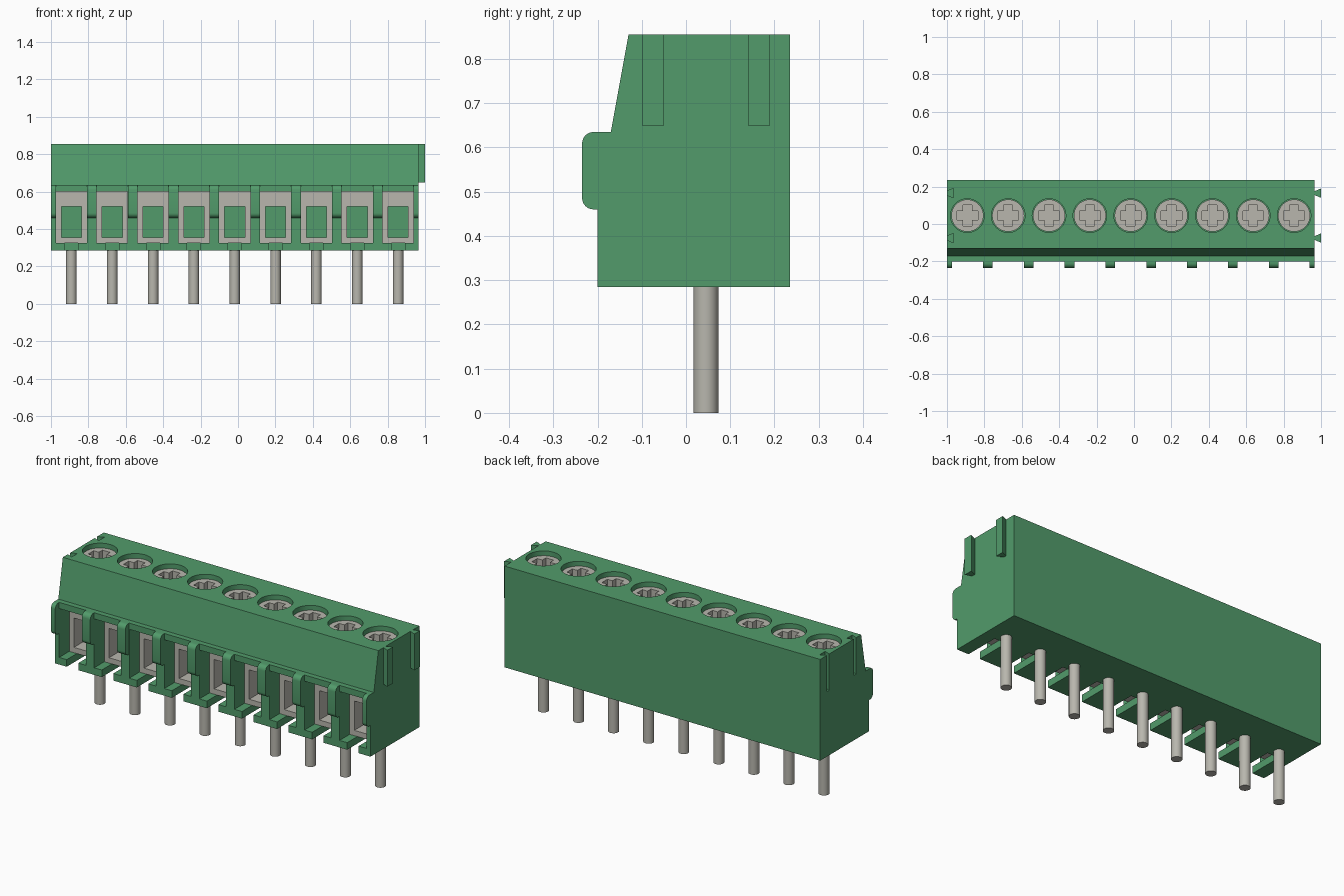
import bpy, bmesh, math
from mathutils import Matrix

cube = bpy.data.objects.get("Cube")
if cube:
    bpy.data.objects.remove(cube, do_unlink=True)

COUNT, X0, X1 = 9, -1.0, 0.965
PITCH = (X1 - X0) / COUNT
CENTRES = [X0 + PITCH * (i + 0.5) for i in range(COUNT)]
PIN_Y = 0.045


def material(name, rgb):
    m = bpy.data.materials.new(name)
    m.use_nodes = True
    m.diffuse_color = (*rgb, 1)
    m.node_tree.nodes["Principled BSDF"].inputs["Base Color"].default_value = (*rgb, 1)
    return m


GREEN = material("green plastic", (0.084, 0.33, 0.147))
METAL = material("tinned metal", (0.48, 0.47, 0.42))


def box(bm, lo, hi):
    size = [b - a for a, b in zip(lo, hi)]
    mid = [(a + b) / 2 for a, b in zip(lo, hi)]
    bmesh.ops.create_cube(bm, size=1, matrix=Matrix.Translation(mid) @ Matrix.Diagonal((*size, 1)))


def cylinder(bm, x, y, r, z0, z1, seg=40):
    bmesh.ops.create_cone(bm, cap_ends=True, segments=seg, radius1=r, radius2=r,
                          depth=z1 - z0, matrix=Matrix.Translation((x, y, (z0 + z1) / 2)))


def prism(bm, points, axis, a, b):
    """Extrude a closed outline: (y, z) along x, or (x, y) along z."""
    place = (lambda p, t: (t, *p)) if axis == "x" else (lambda p, t: (*p, t))
    start = [bm.verts.new(place(p, a)) for p in points]
    end = [bm.verts.new(place(p, b)) for p in points]
    bm.faces.new(start[::-1])
    bm.faces.new(end)
    for i in range(len(points)):
        j = (i + 1) % len(points)
        bm.faces.new((start[i], start[j], end[j], end[i]))


def finish(name, bm, mat):
    bmesh.ops.recalc_face_normals(bm, faces=bm.faces[:])
    me = bpy.data.meshes.new(name)
    bm.to_mesh(me)
    bm.free()
    me.materials.append(mat)
    ob = bpy.data.objects.new(name, me)
    bpy.context.collection.objects.link(ob)
    return ob


def cut(ob, bm):
    """Subtract the shapes in bm from the object and discard the cutter."""
    cutter = finish("cutter", bm, ob.data.materials[0])
    cutter.hide_render = True
    mod = ob.modifiers.new("cut", "BOOLEAN")
    mod.operation, mod.solver, mod.object = "DIFFERENCE", "EXACT", cutter
    bpy.context.view_layer.update()
    mesh = bpy.data.meshes.new_from_object(ob.evaluated_get(bpy.context.evaluated_depsgraph_get()))
    ob.modifiers.clear()
    ob.data = mesh
    bpy.data.objects.remove(cutter, do_unlink=True)


def smooth(ob):
    bpy.ops.object.select_all(action="DESELECT")
    ob.select_set(True)
    bpy.context.view_layer.objects.active = ob
    bpy.ops.object.shade_smooth_by_angle(angle=math.radians(30))


def repeat(ob):
    """Place one linked copy of a part in every pole."""
    base = ob.name
    ob.location.x, ob.name = CENTRES[0], base + "_1"
    for i, x in enumerate(CENTRES[1:], 2):
        copy = bpy.data.objects.new(f"{base}_{i}", ob.data)
        copy.location.x = x
        bpy.context.collection.objects.link(copy)


# Housing
bm = bmesh.new()
prism(bm, [(-0.2, 0.285), (0.235, 0.285), (0.235, 0.855), (-0.13, 0.855),
           (-0.17, 0.635), (-0.2, 0.635)], "x", X0, X1)
housing = finish("housing", bm, GREEN)

# Wire chambers
bm = bmesh.new()
for x in CENTRES:
    box(bm, (x - 0.083, -0.3, 0.325), (x + 0.083, 0.13, 0.6))
cut(housing, bm)

# Floor slots
bm = bmesh.new()
for x in CENTRES:
    box(bm, (x - 0.036, -0.3, 0.2), (x + 0.036, 0.0, 0.4))
cut(housing, bm)

# Screw wells
bm = bmesh.new()
for x in CENTRES:
    cylinder(bm, x, PIN_Y, 0.09, 0.7, 0.95)
cut(housing, bm)


# Dovetail outline shared by grooves and tabs
def dovetail(x, y, depth, narrow):
    return [(x, y - narrow), (x + depth, y - 0.025), (x + depth, y + 0.025), (x, y + narrow)]


bm = bmesh.new()
for y in (-0.075, 0.165):
    prism(bm, dovetail(X0 - 0.001, y, 0.036, 0.01), "z", 0.65, 0.95)
cut(housing, bm)

# Interlocking tabs on the left end
bm = bmesh.new()
for y in (-0.075, 0.165):
    prism(bm, dovetail(X1, y, 0.035, 0.01), "z", 0.65, 0.855)
finish("end_tabs", bm, GREEN)

# Rounded ribs on the front of each dividing wall
R = 0.026
rib = [(-0.17, 0.46), (-0.17, 0.635)]
for cz, start in ((0.635 - R, 90), (0.46 + R, 180)):
    for k in range(7):
        a = math.radians(start + 15 * k)
        rib.append((-0.235 + R + R * math.cos(a), cz + R * math.sin(a)))
bm = bmesh.new()
for i in range(COUNT + 1):
    x = X0 + PITCH * i
    prism(bm, rib, "x", max(X0, x - 0.026), min(X1, x + 0.026))
smooth(finish("wall_ribs", bm, GREEN))

# Metal wire clamps with square openings
bm = bmesh.new()
box(bm, (-0.083, -0.11, 0.325), (0.083, 0.13, 0.6))
clamp = finish("wire_clamp", bm, METAL)
bm = bmesh.new()
box(bm, (-0.054, -0.2, 0.355), (0.054, 0.2, 0.52))
cut(clamp, bm)
repeat(clamp)

# Screws with cross recesses
bm = bmesh.new()
cylinder(bm, 0, PIN_Y, 0.086, 0.69, 0.83)
screw = finish("clamp_screw", bm, METAL)
bm = bmesh.new()
a, b = 0.024, 0.056
prism(bm, [(x, y + PIN_Y) for x, y in
           [(a, -b), (a, -a), (b, -a), (b, a), (a, a), (a, b),
            (-a, b), (-a, a), (-b, a), (-b, -a), (-a, -a), (-a, -b)]], "z", 0.765, 0.9)
cut(screw, bm)
smooth(screw)
repeat(screw)

# Solder pins
bm = bmesh.new()
cylinder(bm, 0, PIN_Y, 0.028, 0.0, 0.33, 32)
pin = finish("solder_pin", bm, METAL)
smooth(pin)
repeat(pin)
smooth(housing)
